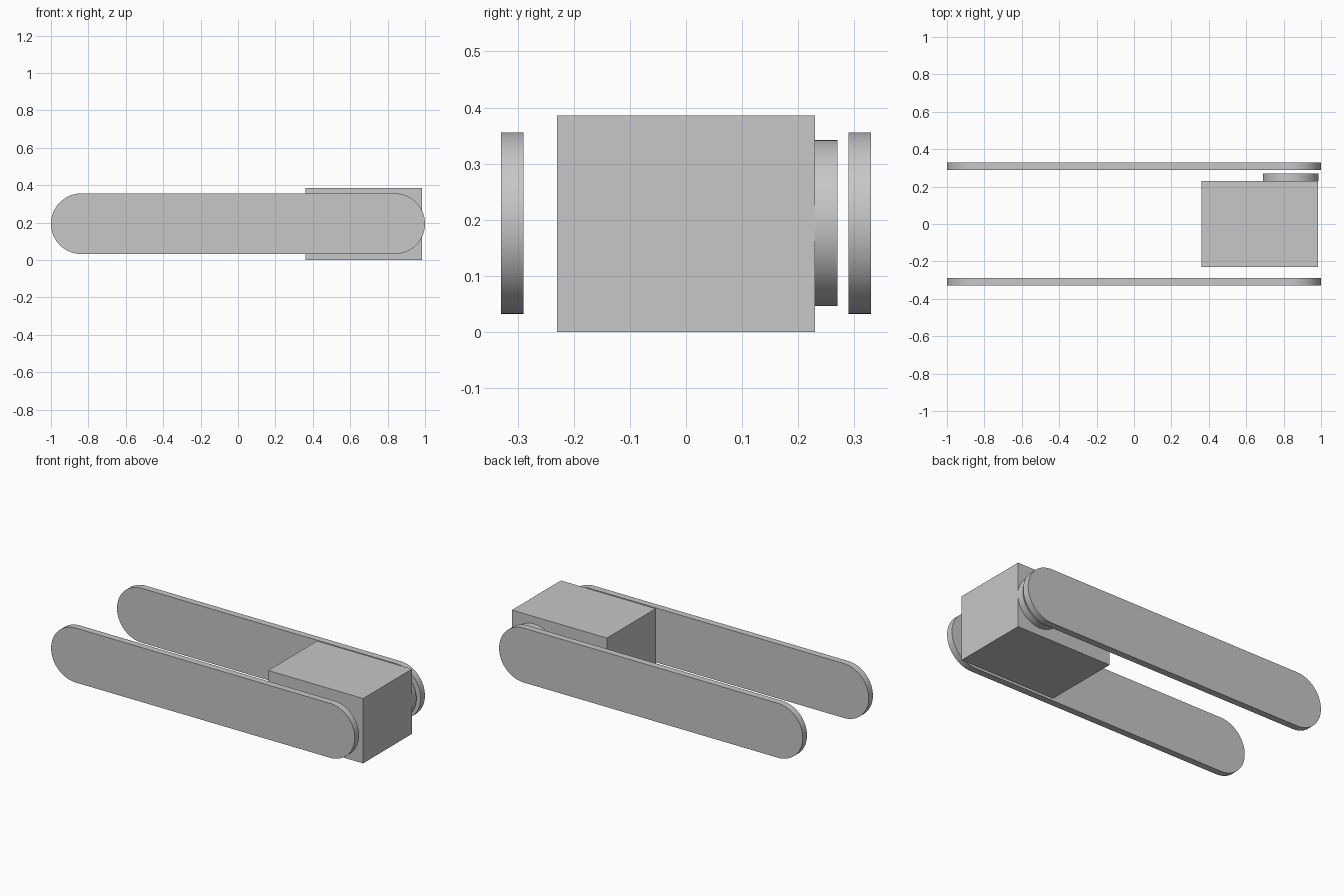
import bpy
import bmesh
from math import cos, sin, pi, radians

cube = bpy.data.objects.get("Cube")
if cube:
    bpy.data.objects.remove(cube, do_unlink=True)

AXIS_X, AXIS_Z = 0.838, 0.194   # pivot shared by the disc and the arms
SEGMENTS = 32                   # steps per half circle

grey = bpy.data.materials.new("light grey")
grey.use_nodes = True
colour = (0.57, 0.57, 0.57, 1)
grey.diffuse_color = colour
grey.node_tree.nodes["Principled BSDF"].inputs["Base Color"].default_value = colour


def slab(name, profile, y_front, y_back):
    """Extrude an x-z outline from y_front to y_back."""
    bm = bmesh.new()
    face = bm.faces.new([bm.verts.new((x, y_front, z)) for x, z in profile])
    extruded = bmesh.ops.extrude_face_region(bm, geom=[face])
    moved = [v for v in extruded["geom"] if isinstance(v, bmesh.types.BMVert)]
    bmesh.ops.translate(bm, verts=moved, vec=(0, y_back - y_front, 0))
    bmesh.ops.recalc_face_normals(bm, faces=bm.faces)
    mesh = bpy.data.meshes.new(name)
    bm.to_mesh(mesh)
    bm.free()
    mesh.materials.append(grey)
    obj = bpy.data.objects.new(name, mesh)
    bpy.context.collection.objects.link(obj)
    bpy.ops.object.select_all(action="DESELECT")
    obj.select_set(True)
    bpy.context.view_layer.objects.active = obj
    bpy.ops.object.shade_smooth_by_angle(angle=radians(30))
    return obj


def half_circle(cx, radius, start):
    return [(cx + radius * cos(start + pi * i / SEGMENTS),
             AXIS_Z + radius * sin(start + pi * i / SEGMENTS))
            for i in range(SEGMENTS + 1)]


# Motor housing
slab("motor_housing", [(0.36, 0), (0.985, 0), (0.985, 0.386), (0.36, 0.386)], -0.23, 0.23)

# Output disc on the back of the housing
disc = half_circle(AXIS_X, 0.148, -pi / 2)[:-1] + half_circle(AXIS_X, 0.148, pi / 2)[:-1]
slab("output_disc", disc, 0.23, 0.27)

# Pair of round-ended arms
arm = half_circle(AXIS_X, 0.162, -pi / 2) + half_circle(-AXIS_X, 0.162, pi / 2)
for name, y in (("front_arm", -0.33), ("back_arm", 0.29)):
    slab(name, arm, y, y + 0.04)
